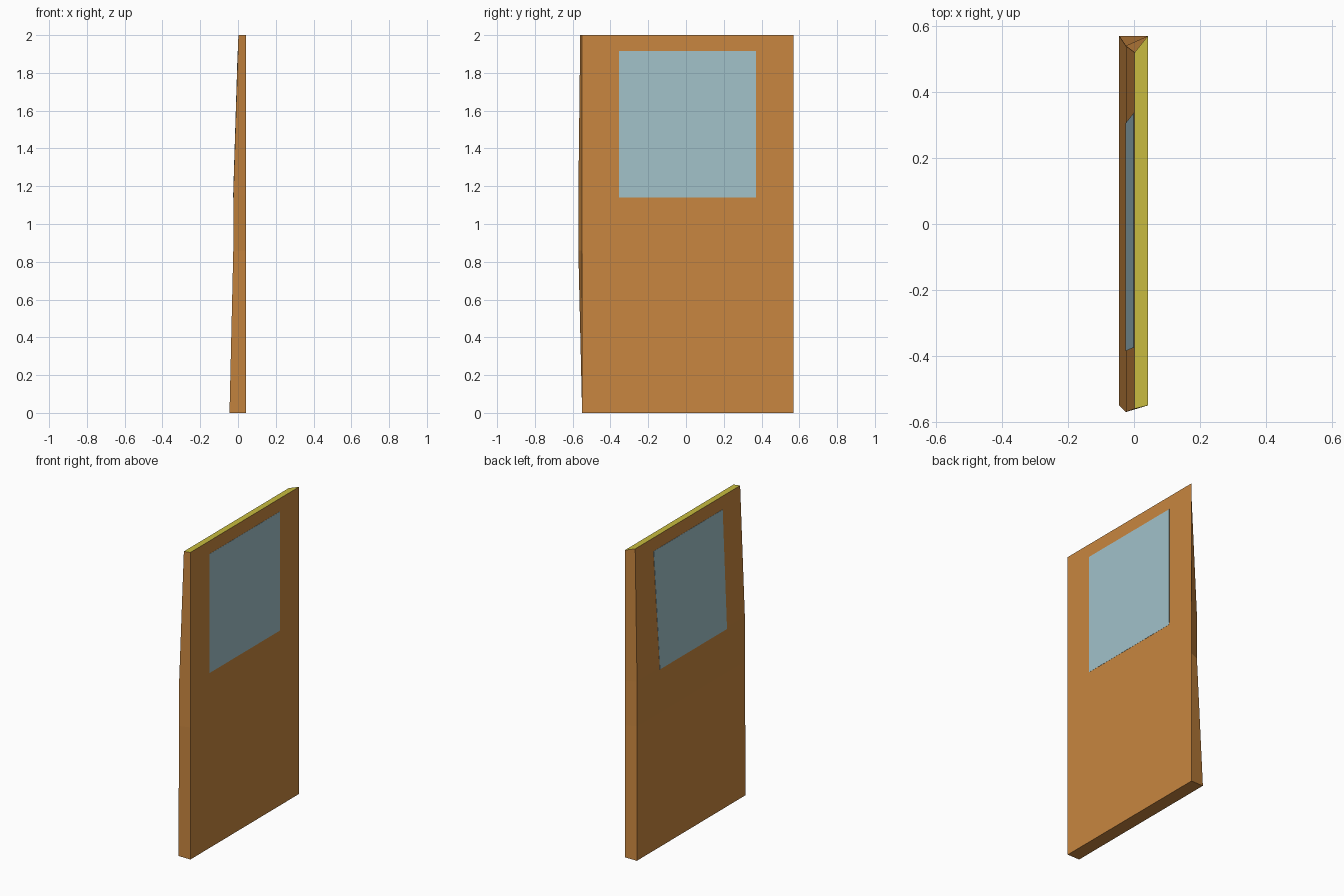
import bpy, bmesh

if "Cube" in bpy.data.objects:
    bpy.data.objects.remove(bpy.data.objects["Cube"])


def material(name, rgb):
    m = bpy.data.materials.new(name)
    m.diffuse_color = (*rgb, 1)
    m.use_nodes = True
    m.node_tree.nodes["Principled BSDF"].inputs["Base Color"].default_value = m.diffuse_color
    return m


def loft(name, rings, mats):
    """Skin a stack of equal-length rings, capped at both ends."""
    bm = bmesh.new()
    loops = [[bm.verts.new(p) for p in ring] for ring in rings]
    n = len(rings[0])
    for a, b in zip(loops, loops[1:]):
        for i in range(n):
            j = (i + 1) % n
            bm.faces.new((a[i], a[j], b[j], b[i]))
    bm.faces.new(loops[0][::-1])
    top = bm.faces.new(loops[-1])
    top.material_index = len(mats) - 1
    bmesh.ops.remove_doubles(bm, verts=bm.verts, dist=1e-5)
    bmesh.ops.recalc_face_normals(bm, faces=bm.faces)
    me = bpy.data.meshes.new(name)
    bm.to_mesh(me)
    bm.free()
    for m in mats:
        me.materials.append(m)
    ob = bpy.data.objects.new(name, me)
    bpy.context.collection.objects.link(ob)
    return ob


paint = material("orange_paint", (0.58, 0.24, 0.05))
edge = material("yellow_edge", (0.58, 0.50, 0.05))
glass = material("pale_glass", (0.36, 0.54, 0.59))

# Door panel: flat inner face, outer skin bulging at mid height and leaning in at the top
INNER = 0.042
levels = [  # z, outer x, corner y-, panel y-, panel y+, corner y+
    (0.00, -0.045, -0.55, -0.485, 0.49, 0.57),
    (0.86, -0.025, -0.57, -0.57, 0.54, 0.54),
    (1.15, -0.025, -0.57, -0.57, 0.54, 0.54),
    (2.00, 0.002, -0.56, -0.56, 0.52, 0.52),
]
rings = [[(INNER, -0.55, z), (INNER, 0.57, z), (x, c1, z), (x, p1, z), (x, p0, z), (x, c0, z)]
         for z, x, c0, p0, p1, c1 in levels]
loft("door_panel", rings, [paint, edge])

# Window pane: passes through the door, flush on both faces
D = 0.001
panes = [(1.14, -0.025, -0.385, 0.305), (1.915, -0.001, -0.375, 0.335)]
loft("window_pane",
     [[(INNER + D, -0.355, z), (INNER + D, 0.37, z), (x - D, y1, z), (x - D, y0, z)]
      for z, x, y0, y1 in panes], [glass])
